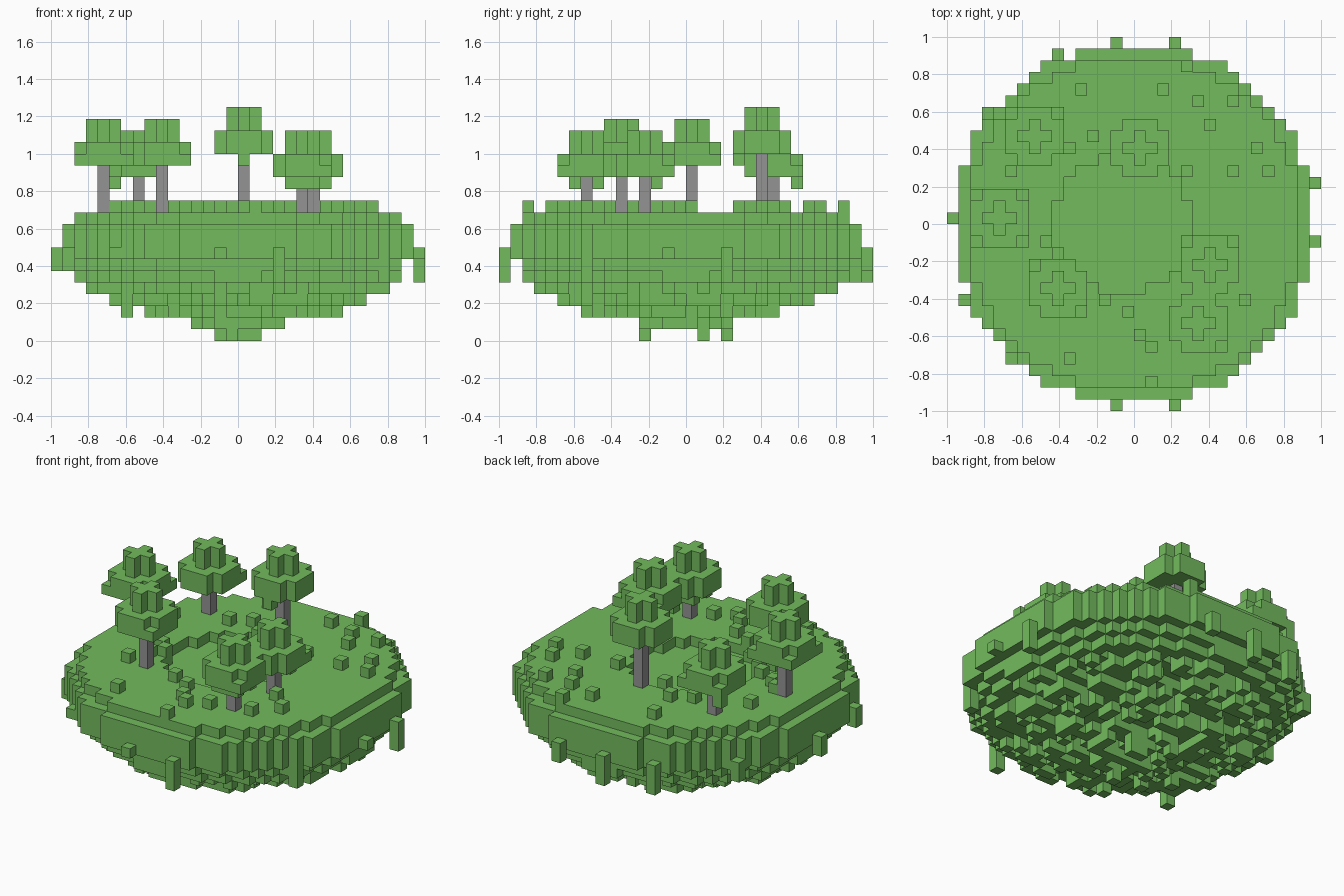
import bpy
import bmesh
import math
import random
from mathutils import Vector

if "Cube" in bpy.data.objects:
    bpy.data.objects.remove(bpy.data.objects["Cube"], do_unlink=True)

random.seed(7)
CELL = 1 / 16
HALF = 16          # cells from the centre to the edge of the grid
GROUND = 11        # first cell layer above the grass


def make_material(name, color):
    mat = bpy.data.materials.new(name)
    mat.use_nodes = True
    mat.diffuse_color = color
    mat.node_tree.nodes["Principled BSDF"].inputs["Base Color"].default_value = color
    return mat


leaf_green = make_material("leaf green", (0.171, 0.497, 0.112, 1))
bark_gray = make_material("bark gray", (0.295, 0.295, 0.295, 1))


def build_blocks(name, cells, mat):
    """Turn a set of grid cells into one mesh of exposed square faces."""
    bm = bmesh.new()
    corners = {}

    def corner(p):
        key = tuple(round(v) for v in p)
        if key not in corners:
            x, y, z = key
            corners[key] = bm.verts.new(((x - HALF) * CELL, (y - HALF) * CELL, z * CELL))
        return corners[key]

    axes = [Vector((1, 0, 0)), Vector((0, 1, 0)), Vector((0, 0, 1))]
    for cell in sorted(cells):
        for a in range(3):
            u, v = axes[(a + 1) % 3], axes[(a + 2) % 3]
            for side in (0, 1):
                step = axes[a] if side else -axes[a]
                if tuple(round(c) for c in Vector(cell) + step) in cells:
                    continue
                p = Vector(cell) + axes[a] * side
                loop = [p, p + u, p + u + v, p + v]
                if not side:
                    loop.reverse()
                bm.faces.new([corner(q) for q in loop])
    mesh = bpy.data.meshes.new(name)
    bm.to_mesh(mesh)
    bm.free()
    mesh.materials.append(mat)
    obj = bpy.data.objects.new(name, mesh)
    bpy.context.collection.objects.link(obj)
    return obj


def box(i, j, k, wide, deep, tall):
    return {(x, y, z) for x in range(i, i + wide)
            for y in range(j, j + deep) for z in range(k, k + tall)}


# Bushes: single blocks scattered over the grass
bushes = [(11, 27), (18, 27), (21, 26), (24, 26), (22, 24), (20, 29), (26, 22),
          (24, 20), (27, 20), (12, 23), (10, 22), (20, 20), (8, 14),
          (13, 9), (15, 8), (16, 6), (17, 5), (10, 4), (17, 2),
          (25, 9), (5, 20), (19, 6), (9, 13)]
# More bushes in the shade of the trees
bushes += [(23, 7), (23, 11), (14, 21), (7, 10), (6, 15), (8, 12), (5, 16)]

# Island: round slab with a shallow pond bed and a ragged underside
layer_radius = [0, 4, 8.5, 11.2, 12.7, 13.6, 14.5, 15.46, 15.46, 15.46, 14.4]
island = set()
for i in range(2 * HALF):
    for j in range(2 * HALF):
        x, y = i + 0.5 - HALF, j + 0.5 - HALF
        r = math.hypot(x, y)
        lift = random.choice((0, 0, 1, 1, 2)) if r < 12.7 else 0
        lowest = next((k for k, rad in enumerate(layer_radius) if r < rad), None)
        if lowest is None:
            continue
        in_pond = math.hypot(x + 1, y) < 5.9 and (i, j) not in bushes
        for k in range(min(lowest + lift, 7), GROUND):
            if r < layer_radius[k] and not (in_pond and k == GROUND - 1):
                island.add((i, j, k))

# Hanging spikes under the island
for i, j, k in [(15, 12, 0), (17, 17, 0), (14, 19, 0), (16, 17, 0), (12, 13, 1),
                (18, 14, 1), (6, 9, 2), (24, 18, 2), (12, 7, 2), (20, 23, 2)]:
    island |= box(i, j, k, 1, 1, 6 - k)
build_blocks("island", island, leaf_green)

bush_cells = {(i, j, GROUND) for i, j in bushes}
build_blocks("bushes", bush_cells, leaf_green)

# Vines: hanging strips around the rim, given by column and length
vines = [(14, 0, 1), (19, 0, 3), (31, 14, 1), (31, 19, 3), (19, 31, 2), (14, 31, 3),
         (9, 30, 3), (3, 25, 2), (0, 16, 2), (1, 9, 2), (5, 4, 1), (28, 7, 3)]
vine_cells = set()
for i, j, length in vines:
    vine_cells |= box(i, j, 8 - length, 1, 1, length)
build_blocks("vines", vine_cells - island, leaf_green)

# Trees: trunk, crown with clipped corners, cross-shaped top, drooping leaves
# Each has the low corners that remain and the leaves that droop
back_row = [(-1, 1), (0, 1), (1, 1)]
front_row = [(-1, -1), (0, -1), (1, -1)]
low_left, low_right, high_left, high_right = (-2, -2), (2, -2), (-2, 2), (2, 2)
trees = [("back_left", 7, 23, 14, [high_left, high_right], [high_left]),
         ("back_middle", 16, 22, 16, [], [(0, -2)]),
         ("side", 4, 16, 15, [low_left, low_right, high_left, high_right], []),
         ("front", 9, 10, 15, [low_right, high_left], []),
         ("inner_pair", 22, 12, 14, [high_left, high_right], back_row),
         ("outer_pair", 21, 7, 14, [low_right], back_row + front_row)]
for name, i, j, k, low_corners, droops in trees:
    build_blocks(name + "_trunk", box(i, j, GROUND, 1, 1, k - GROUND), bark_gray)
    crown = box(i - 2, j - 1, k, 5, 3, 2) | box(i - 1, j - 2, k, 3, 5, 2)
    crown |= box(i - 1, j, k + 2, 3, 1, 2) | box(i, j - 1, k + 2, 1, 3, 2)
    crown |= {(i + dx, j + dy, k) for dx, dy in low_corners}
    crown |= {(i + dx, j + dy, k - 1) for dx, dy in droops}
    build_blocks(name + "_crown", crown, leaf_green)
